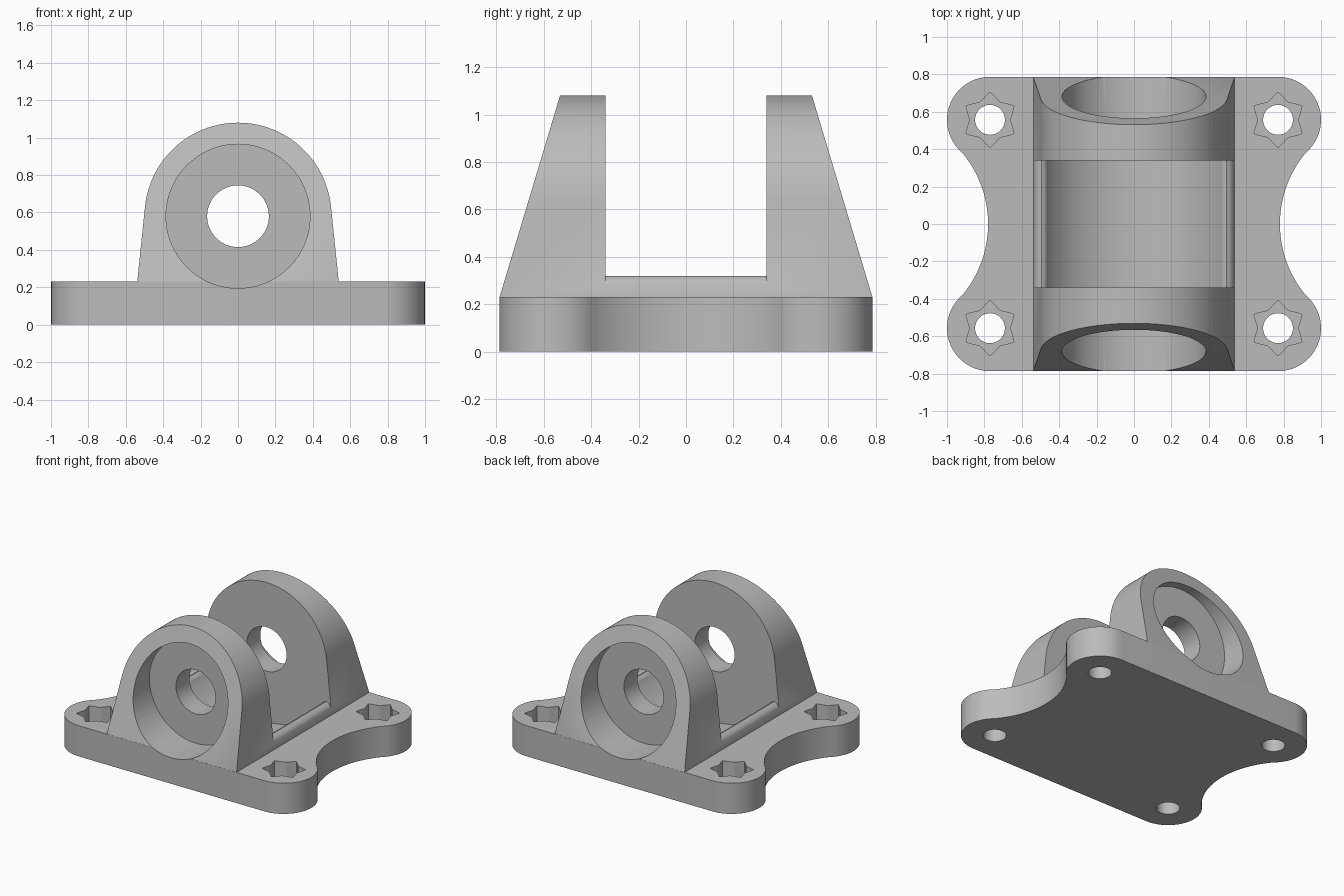
import bpy, bmesh
from math import sin, cos, pi, radians, atan2
from mathutils import Vector

cube = bpy.data.objects.get("Cube")
if cube:
    bpy.data.objects.remove(cube, do_unlink=True)

metal = bpy.data.materials.new("plain_grey")
metal.use_nodes = True
GREY = (0.5, 0.5, 0.5, 1)
metal.diffuse_color = GREY
metal.node_tree.nodes["Principled BSDF"].inputs["Base Color"].default_value = GREY


def arc(cx, cy, r, a0, a1, n):
    """Points on an arc, angles in degrees."""
    angles = [radians(a0 + (a1 - a0) * i / n) for i in range(n + 1)]
    return [(cx + r * cos(a), cy + r * sin(a)) for a in angles]


def circle(cx, cy, r, n=64):
    return arc(cx, cy, r, 0, 360, n)[:-1]


def mirrored(half):
    """Close a half outline by mirroring it across the vertical axis."""
    return half + [(-x, y) for x, y in reversed(half) if abs(x) > 1e-5]


def prism(name, outline, axis, lo, hi, slopes=()):
    """Extrude an outline along Y or Z, then trim it with sloped planes."""
    bm = bmesh.new()

    def place(u, v, w):
        return (u, v, w) if axis == "Z" else (u, w, v)
    rings = [[bm.verts.new(place(u, v, w)) for u, v in outline] for w in (lo, hi)]
    n = len(outline)
    for ring in rings:
        bm.faces.new(ring)
    for i in range(n):
        j = (i + 1) % n
        bm.faces.new((rings[0][i], rings[0][j], rings[1][j], rings[1][i]))
    for co, no in slopes:
        geom = bm.verts[:] + bm.edges[:] + bm.faces[:]
        bmesh.ops.bisect_plane(bm, geom=geom, plane_co=co, plane_no=no, clear_outer=True)
        rim = [e for e in bm.edges if e.is_boundary]
        bmesh.ops.holes_fill(bm, edges=rim, sides=0)
    bmesh.ops.recalc_face_normals(bm, faces=bm.faces[:])
    mesh = bpy.data.meshes.new(name)
    bm.to_mesh(mesh)
    bm.free()
    mesh.materials.append(metal)
    obj = bpy.data.objects.new(name, mesh)
    bpy.context.collection.objects.link(obj)
    return obj


PLATE_Z, AXLE_Z = 0.23, 0.58
HX, HY, CORNER = 0.77, 0.557, 0.23

# Base plate outline: rounded corners flowing into hollow sides
waist_x, waist_r = 1.373, 0.593
meet = atan2(-HY, waist_x - HX) * 180 / pi
upper = arc(HX, HY, CORNER, 90, meet, 20)
hollow = arc(waist_x, 0, waist_r, 180 + meet, 180 - meet, 32)[1:-1]
lower = [(x, -y) for x, y in reversed(upper)]
plate = prism("mounting_bracket", mirrored(upper + hollow[::-1][::-1] + lower),
              "Z", 0, PLATE_Z)

# Upright body with round top, tapered sides and sloped ends
body_half = [(0.552, 0.1)] + arc(0, AXLE_Z, 0.5, 6, 90, 40)
end = HY + CORNER - 0.001
slopes = [(Vector((0, s * end, PLATE_Z)), Vector((0, s, 0.3)).normalized()) for s in (1, -1)]
body = prism("upright_body", mirrored(body_half), "Y", -end, end, slopes)

# Gap between the uprights, leaving rounded rails beside a hollow channel
rail = [(0.7, 1.3), (0.7, 0.27), (0.54, 0.27), (0.527, 0.297), (0.512, 0.313),
        (0.495, 0.32), (0.478, 0.314), (0.466, 0.3)]
channel = arc(0, AXLE_Z, 0.545, -32, -90, 32)
cutters = [prism("gap_cutter", mirrored(rail + channel), "Y", -0.34, 0.34)]

# Axle hole and the wide bores at both ends
cutters.append(prism("axle_cutter", circle(0, AXLE_Z, 0.165), "Y", -1.2, 1.2))
for lo, hi in ((-1, -0.5), (0.5, 1)):
    cutters.append(prism("bore_cutter", circle(0, AXLE_Z, 0.385, 96), "Y", lo, hi))


# Star pockets over the screw holes
def star(cx, cy):
    points = []
    for i in range(48):
        off = abs((i + 4) % 8 - 4) / 4
        r = 0.108 + 0.04 * (1 - off) ** 1.6
        a = pi / 2 + 2 * pi * i / 48
        points.append((cx + r * cos(a), cy + r * sin(a)))
    return points


for sx in (-1, 1):
    for sy in (-1, 1):
        cutters.append(prism("screw_cutter", circle(sx * HX, sy * HY, 0.08, 32), "Z", -0.2, 0.5))
        cutters.append(prism("star_cutter", star(sx * HX, sy * HY), "Z", 0.1, 0.4))

# Combine the parts and bake the result
for helper in [body] + cutters:
    mod = plate.modifiers.new(helper.name, "BOOLEAN")
    mod.operation = "UNION" if helper == body else "DIFFERENCE"
    mod.solver = "EXACT"
    mod.object = helper
    helper.hide_render = True
bpy.context.view_layer.update()
graph = bpy.context.evaluated_depsgraph_get()
result = bpy.data.meshes.new_from_object(plate.evaluated_get(graph))
plate.modifiers.clear()
plate.data = result
for helper in [body] + cutters:
    bpy.data.objects.remove(helper, do_unlink=True)

bpy.ops.object.select_all(action="DESELECT")
plate.select_set(True)
bpy.context.view_layer.objects.active = plate
bpy.ops.object.shade_smooth_by_angle(angle=radians(30))
